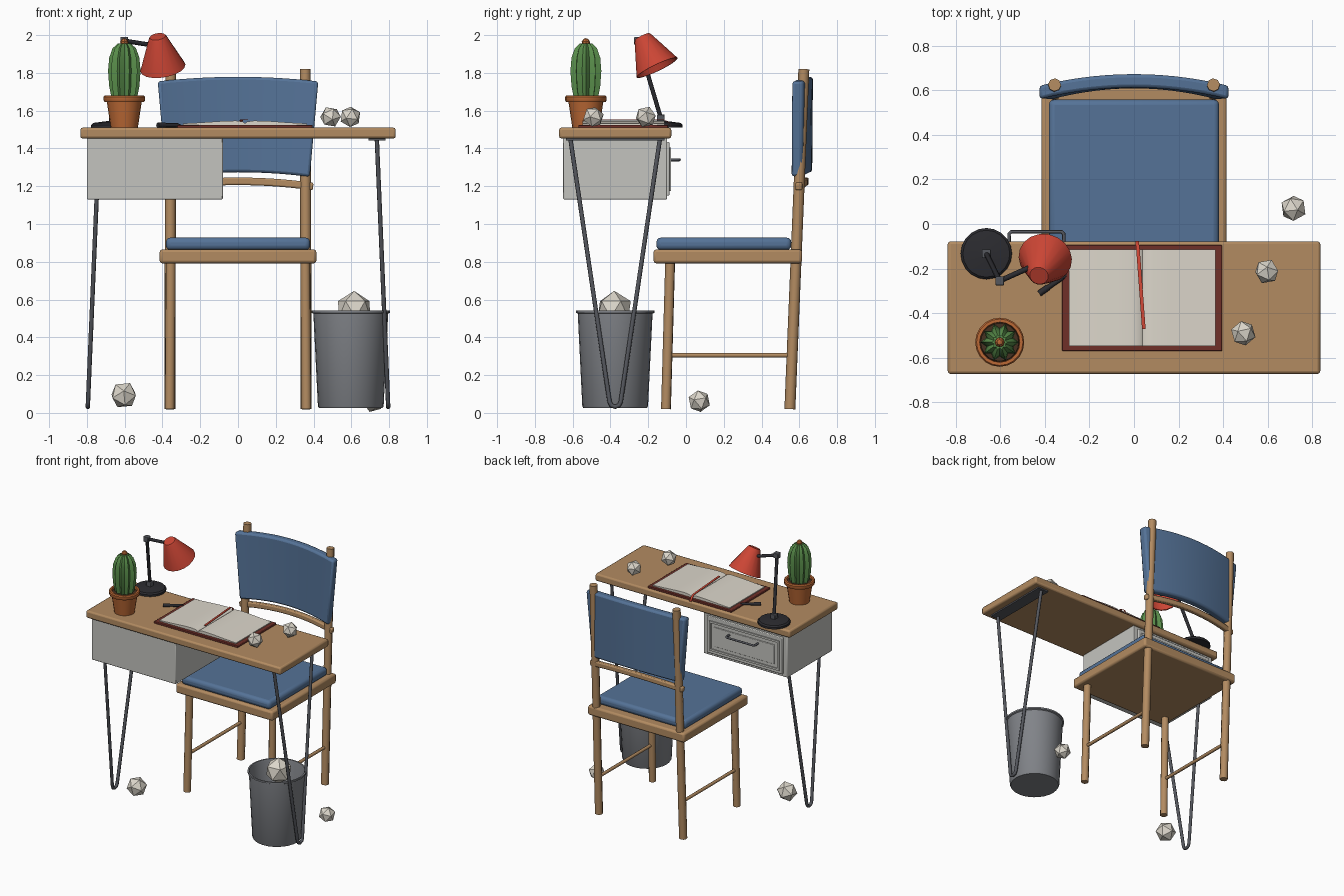
import bpy, bmesh, math, random
from mathutils import Vector, Matrix, Euler

if "Cube" in bpy.data.objects:
    bpy.data.objects.remove(bpy.data.objects["Cube"])

random.seed(4)


def mat(name, r, g, b):
    m = bpy.data.materials.new(name)
    m.diffuse_color = (r, g, b, 1)
    m.use_nodes = True
    m.node_tree.nodes["Principled BSDF"].inputs["Base Color"].default_value = m.diffuse_color
    return m


WOOD = mat("wood", .45, .26, .12)
BLUE = mat("blue_fabric", .09, .17, .31)
RED = mat("red", .6, .06, .035)
COVER = mat("dark_red", .16, .03, .022)
PAPER = mat("paper", .72, .68, .6)
GREEN = mat("green", .1, .27, .07)
CLAY = mat("terracotta", .5, .14, .035)
SOIL = mat("soil", .06, .03, .015)
DARK = mat("dark_metal", .025, .025, .03)
STEEL = mat("steel", .09, .095, .11)
BIN = mat("bin_grey", .22, .23, .25)
DRAWER = mat("drawer_grey", .55, .55, .52)


def finish(name, bm, m, angle=35, bevel=0, seg=2):
    bmesh.ops.recalc_face_normals(bm, faces=bm.faces)
    me = bpy.data.meshes.new(name)
    bm.to_mesh(me)
    bm.free()
    me.materials.append(m)
    if angle:
        for p in me.polygons:
            p.use_smooth = True
        me.set_sharp_from_angle(angle=math.radians(angle))
    ob = bpy.data.objects.new(name, me)
    bpy.context.collection.objects.link(ob)
    if bevel:
        b = ob.modifiers.new("bevel", 'BEVEL')
        b.width, b.segments = bevel, seg
    return ob


def box(name, x0, x1, y0, y1, z0, z1, m, bevel=0, seg=2):
    bm = bmesh.new()
    c = Matrix.Translation(((x0 + x1) / 2, (y0 + y1) / 2, (z0 + z1) / 2))
    bmesh.ops.create_cube(bm, size=1, matrix=c @ Matrix.Diagonal((x1 - x0, y1 - y0, z1 - z0, 1)))
    return finish(name, bm, m, 35, bevel, seg)


def rod(name, a, b, r, m, sides=8, r2=None):
    a, b = Vector(a), Vector(b)
    bm = bmesh.new()
    rot = (b - a).to_track_quat('Z', 'Y').to_matrix().to_4x4()
    bmesh.ops.create_cone(bm, cap_ends=True, segments=sides, radius1=r, radius2=r if r2 is None else r2,
                          depth=(b - a).length, matrix=Matrix.Translation((a + b) / 2) @ rot)
    return finish(name, bm, m, 50)


def tube(name, pts, r, m):
    cu = bpy.data.curves.new(name, 'CURVE')
    cu.dimensions, cu.bevel_depth, cu.bevel_resolution, cu.use_fill_caps = '3D', r, 2, True
    sp = cu.splines.new('POLY')
    sp.points.add(len(pts) - 1)
    for p, q in zip(sp.points, pts):
        p.co = (*q, 1)
    cu.materials.append(m)
    ob = bpy.data.objects.new(name, cu)
    bpy.context.collection.objects.link(ob)
    bpy.ops.object.select_all(action='DESELECT')
    ob.select_set(True)
    bpy.context.view_layer.objects.active = ob
    bpy.ops.object.convert(target='MESH')


def lathe(name, prof, n, m, loc, axis=(0, 0, 1), rib=1, angle=35):
    """Spin (radius, height) points; rib < 1 pulls in every second column."""
    bm = bmesh.new()
    T = Matrix.Translation(loc) @ Vector(axis).to_track_quat('Z', 'Y').to_matrix().to_4x4()
    rings = []
    for r, h in prof:
        ring = []
        for i in range(n):
            a, k = math.tau * i / n, r * (rib if i % 2 else 1)
            ring.append(bm.verts.new(T @ Vector((k * math.cos(a), k * math.sin(a), h))))
        rings.append(ring)
    for u, v in zip(rings, rings[1:]):
        for i in range(n):
            j = (i + 1) % n
            bm.faces.new((u[i], u[j], v[j], v[i]))
    bmesh.ops.remove_doubles(bm, verts=bm.verts, dist=1e-5)
    return finish(name, bm, m, angle)


def curved_bar(name, w0, w1, z0, z1, y, thick, sag, rise, lean, m, bevel):
    """Bar across x that bows back (sag) and up (rise) in the middle."""
    bm = bmesh.new()
    n, rows = 14, []
    for i in range(n + 1):
        t = -1 + 2 * i / n
        k = 1 - t * t
        rows.append([bm.verts.new((w * t, y + d + sag * k + s, z + rise * k))
                     for w, d, z, s in ((w0, 0, z0, 0), (w0, thick, z0, 0), (w1, thick, z1, lean), (w1, 0, z1, lean))])
    for u, v in zip(rows, rows[1:]):
        for i in range(4):
            bm.faces.new((u[i], u[i - 1], v[i - 1], v[i]))
    bm.faces.new(rows[0])
    bm.faces.new(rows[-1])
    ob = finish(name, bm, m, 35, bevel)
    ob.modifiers["bevel"].limit_method = 'ANGLE'


# Desk
box("desk_top", -.835, .835, -.672, -.078, 1.453, 1.51, WOOD, .012)
box("drawer_box", -.8, -.08, -.65, -.1, 1.13, 1.455, DRAWER, .006)
box("drawer_front", -.765, -.115, -.105, -.088, 1.15, 1.435, DRAWER, .005)
# Raised border and inner panel of the drawer
for i, (x0, x1, z0, z1) in enumerate(((-.74, -.14, 1.175, 1.19), (-.74, -.14, 1.39, 1.405),
                                      (-.74, -.725, 1.19, 1.39), (-.155, -.14, 1.19, 1.39))):
    box(f"drawer_moulding_{i}", x0, x1, -.09, -.08, z0, z1, DRAWER)
box("drawer_panel", -.70, -.18, -.09, -.081, 1.215, 1.365, DRAWER, .004)
tube("drawer_handle", [(-.56, -.085, 1.34), (-.56, -.045, 1.34), (-.55, -.035, 1.34),
                       (-.325, -.035, 1.34), (-.315, -.045, 1.34), (-.315, -.085, 1.34)], .008, STEEL)
# Hairpin legs with mounting plates
for s, side in ((-1, "left"), (1, "right")):
    tube(f"hairpin_leg_{side}", [(s * x, -.375 + y, z) for x, y, z in (
        (.735, -.237, 1.45), (.794, -.03, .06), (.795, -.021, .04), (.795, 0, .032),
        (.795, .021, .04), (.794, .03, .06), (.735, .237, 1.45))], .012, STEEL)
    box(f"leg_plate_{side}", s * .735 - .045, s * .735 + .045, -.635, -.115, 1.443, 1.455, STEEL)

# Chair
box("seat_frame", -.415, .415, -.172, .615, .792, .865, WOOD, .014)
box("seat_cushion", -.382, .382, -.157, .558, .862, .928, BLUE, .025, 3)
for s, side in ((-1, "left"), (1, "right")):
    rod(f"front_leg_{side}", (s * .362, -.106, .02), (s * .356, -.084, .8), .027, WOOD)
    rod(f"back_post_{side}", (s * .361, .55, .02), (s * .356, .624, 1.82), .029, WOOD)
    rod(f"side_stretcher_{side}", (s * .36, -.1, .305), (s * .36, .56, .305), .012, WOOD)
curved_bar("backrest", .38, .425, 1.25, 1.755, .556, .06, .052, .024, .004, BLUE, .014)
curved_bar("back_rail", .395, .4, 1.178, 1.218, .578, .035, .036, .028, 0, WOOD, .008)

# Waste bin
lathe("waste_bin", [(0, .025), (.168, .025), (.174, .035), (.198, .525), (.207, .53), (.207, .542),
                    (.196, .542), (.192, .53), (.166, .045), (0, .045)], 28, BIN, (.597, -.375, 0))
# Crumpled paper balls
for i, (x, y, z, r) in enumerate(((.615, -.38, .548, .098), (-.605, -.375, .094, .073), (.715, .07, .062, .06),
                                  (.49, -.49, 1.567, .057), (.595, -.213, 1.567, .057))):
    bm = bmesh.new()
    rot = Euler([0, 0, .4] if i == 0 else [random.uniform(0, 2) for _ in range(3)]).to_matrix().to_4x4()
    bmesh.ops.create_icosphere(bm, subdivisions=1, radius=r, matrix=Matrix.Translation((x, y, z)) @ rot)
    finish(f"paper_ball_{i}", bm, PAPER, 0)

# Cactus in a pot
c = (-.602, -.53, 0)
lathe("plant_pot", [(0, 1.51), (.072, 1.51), (.092, 1.645), (.104, 1.645), (.11, 1.655), (.11, 1.672),
                    (.104, 1.68), (.09, 1.68), (.088, 1.662), (0, 1.662)], 20, CLAY, c)
lathe("soil", [(0, 1.66), (.089, 1.66), (.085, 1.667), (0, 1.668)], 20, SOIL, c)
lathe("cactus", [(0, 1.66), (.066, 1.66), (.08, 1.73), (.086, 1.81), (.08, 1.88), (.062, 1.93),
                 (.035, 1.955), (0, 1.957)], 20, GREEN, c, rib=.74, angle=30)
lathe("cactus_flower", [(0, 1.945), (.02, 1.95), (.022, 1.965), (.012, 1.98), (0, 1.984)], 8, CLAY, c)

# Desk lamp
lathe("lamp_base", [(0, 1.51), (.115, 1.51), (.115, 1.525), (.105, 1.535), (.03, 1.545), (0, 1.545)], 20,
      DARK, (-.662, -.133, 0))
foot, elbow, head = (-.662, -.133, 1.56), (-.602, -.255, 1.97), (-.445, -.185, 1.945)
rod("lamp_lower_arm", foot, elbow, .012, DARK)
rod("lamp_upper_arm", elbow, head, .012, DARK)
for nm, p in (("foot", foot), ("elbow", elbow)):
    box(f"lamp_{nm}_joint", p[0] - .02, p[0] + .02, p[1] - .02, p[1] + .02, p[2] - .02, p[2] + .02, STEEL, .004)
lathe("lamp_shade", [(0, 0), (.042, 0), (.05, .012), (.121, .185), (.114, .185), (.044, .018), (0, .012)], 18,
      RED, (-.426, -.232, 1.992), (.15, .42, -.88))
rod("lamp_bulb", (-.42, -.215, 1.957), (-.41, -.178, 1.88), .018, PAPER, 10, .035)

# Open notebook, ribbon and pen
box("book_cover", -.322, .395, -.57, -.095, 1.508, 1.525, COVER, .004)
bm = bmesh.new()
top = [(-.292, 1.532), (-.2, 1.537), (-.08, 1.545), (-.01, 1.547), (.025, 1.542), (.037, 1.533),
       (.049, 1.542), (.085, 1.547), (.16, 1.545), (.27, 1.537), (.366, 1.532)]
face = bm.faces.new([bm.verts.new((x, -.547, z)) for x, z in [(-.292, 1.523)] + top + [(.366, 1.523)]])
ext = bmesh.ops.extrude_face_region(bm, geom=[face])
bmesh.ops.translate(bm, vec=(0, .432, 0), verts=[v for v in ext["geom"] if isinstance(v, bmesh.types.BMVert)])
finish("book_pages", bm, PAPER)
bm = bmesh.new()
ribbon = [(.014, -.076, 1.513), (.015, -.09, 1.535), (.018, -.115, 1.55), (.044, -.47, 1.55)]
pairs = [[bm.verts.new((x + d, y, z + h)) for d, h in ((-.008, 0), (.008, 0), (.008, .003), (-.008, .003))]
         for x, y, z in ribbon]
for u, v in zip(pairs, pairs[1:]):
    for i in range(4):
        bm.faces.new((u[i], u[i - 1], v[i - 1], v[i]))
bm.faces.new(pairs[0])
bm.faces.new(pairs[-1])
finish("ribbon_bookmark", bm, RED)
rod("pen_body", (-.415, -.305, 1.523), (-.32, -.24, 1.523), .011, DARK)
rod("pen_tip", (-.32, -.24, 1.523), (-.295, -.223, 1.52), .011, DARK, 8, .002)
rod("pen_cap", (-.425, -.312, 1.523), (-.385, -.284, 1.523), .014, DARK)
